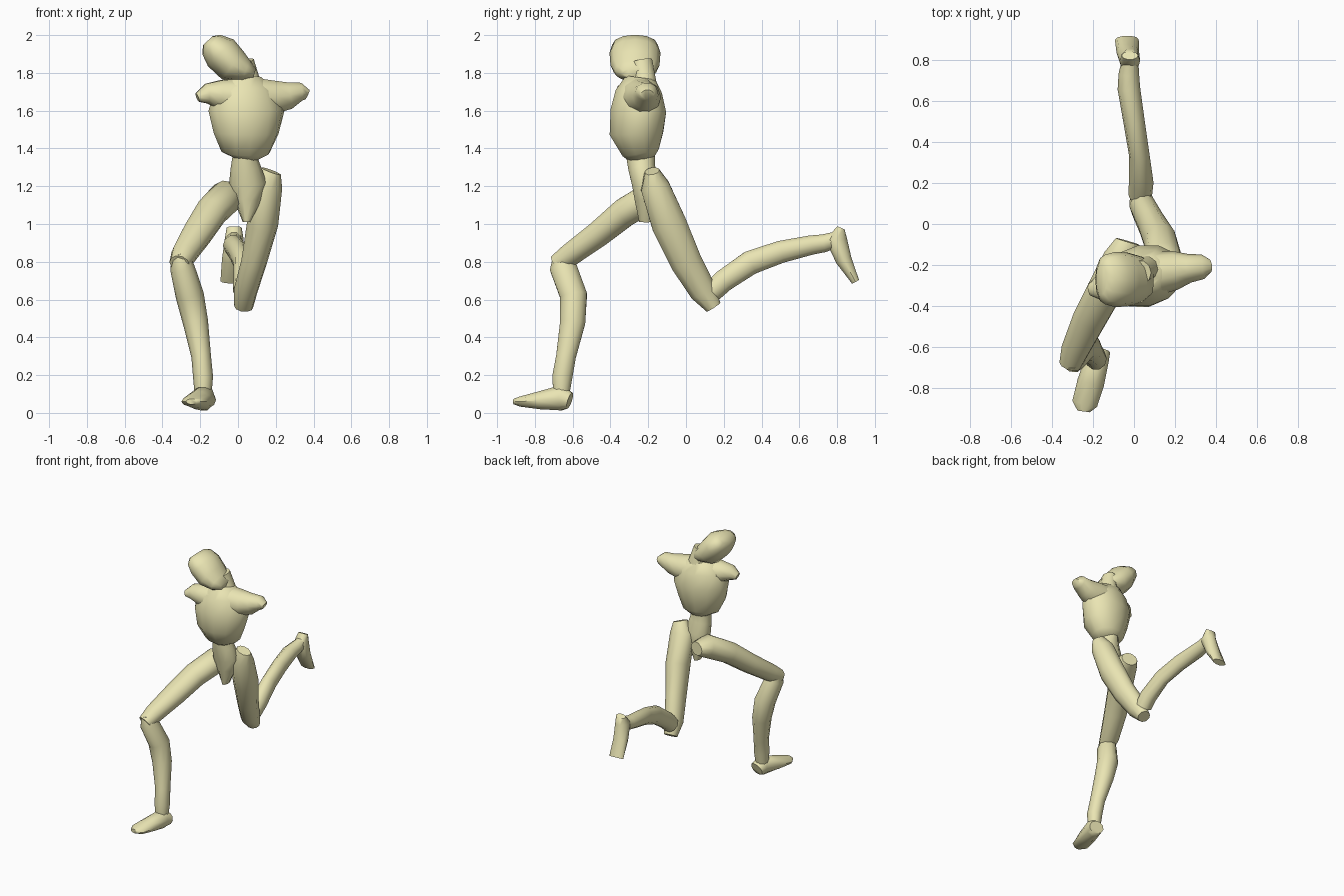
import bpy, bmesh, math
from mathutils import Vector

mat = bpy.data.materials.new("pale_yellow")
mat.diffuse_color = (0.82, 0.78, 0.45, 1)


def loft(name, rings, ref=(1, 0, 0), sides=10):
    """Skin elliptical rings (x, y, z, half_width, half_depth) along a path."""
    bm = bmesh.new()
    pts = [Vector(r[:3]) for r in rings]
    loops = []
    for i, r in enumerate(rings):
        t = (pts[min(i + 1, len(pts) - 1)] - pts[max(i - 1, 0)]).normalized()
        u = Vector(ref)
        u = (u - t * u.dot(t)).normalized()
        v = t.cross(u)
        loop = []
        for k in range(sides):
            a = 2 * math.pi * k / sides
            loop.append(bm.verts.new(pts[i] + u * r[3] * math.cos(a) + v * r[4] * math.sin(a)))
        loops.append(loop)
    for a, b in zip(loops, loops[1:]):
        for k in range(sides):
            j = (k + 1) % sides
            bm.faces.new((a[k], a[j], b[j], b[k]))
    bm.faces.new(loops[0][::-1])
    bm.faces.new(loops[-1])
    bmesh.ops.recalc_face_normals(bm, faces=bm.faces)
    me = bpy.data.meshes.new(name)
    bm.to_mesh(me)
    bm.free()
    ob = bpy.data.objects.new(name, me)
    bpy.context.collection.objects.link(ob)
    me.materials.append(mat)
    bpy.ops.object.select_all(action='DESELECT')
    ob.select_set(True)
    bpy.context.view_layer.objects.active = ob
    bpy.ops.object.shade_smooth_by_angle(angle=math.radians(55))
    return ob


# Head: egg tilted sideways, (along axis, across axis, half across, half depth)
head = []
for t, p, hp, hy in [(-.162, .02, .028, .07), (-.118, 0, .062, .11), (-.045, -.02, .094, .13),
                     (.045, -.01, .098, .135), (.112, -.008, .07, .12), (.139, -.005, .035, .08)]:
    head.append((-.05 - .77 * t + .64 * p, -.27, 1.885 + .64 * t + .77 * p, hy, hp))
loft("head", head, ref=(0, 1, 0), sides=12)

# Neck
loft("neck", [(.05, -.225, 1.72, .09, .08), (.05, -.22, 1.78, .06, .06), (.03, -.235, 1.86, .055, .06)])

# Chest, turned slightly about the vertical
turn = (.98, .19, 0)
loft("chest", [(.035, -.235, 1.345, .06, .07), (.04, -.24, 1.38, .13, .10),
               (.043, -.262, 1.48, .175, .145), (.045, -.252, 1.6, .205, .15),
               (.04, -.25, 1.70, .17, .125), (.04, -.24, 1.775, .09, .08)], ref=turn, sides=12)

# Shoulder stubs
loft("left_shoulder", [(.08, -.245, 1.67, .11, .11), (.2, -.225, 1.672, .095, .09),
                       (.27, -.215, 1.68, .07, .075), (.335, -.208, 1.70, .06, .05),
                       (.368, -.205, 1.685, .035, .028)], ref=(0, 1, 0))
loft("right_shoulder", [(.02, -.265, 1.67, .11, .11), (-.1, -.295, 1.685, .085, .08),
                        (-.165, -.31, 1.69, .065, .055), (-.215, -.32, 1.67, .03, .025)], ref=(0, 1, 0))

# Abdomen, tapering to the crotch
loft("abdomen", [(.035, -.24, 1.36, .065, .08), (.04, -.235, 1.3, .08, .075),
                 (.052, -.215, 1.215, .10, .075), (.05, -.21, 1.13, .075, .065),
                 (.045, -.21, 1.01, .02, .04)])

# Rear leg
loft("rear_thigh", [(.175, -.18, 1.28, .055, .04), (.145, -.165, 1.2, .09, .08),
                    (.13, -.09, 1.0, .083, .097), (.085, 0, .8, .068, .088),
                    (.04, .09, .645, .063, .075), (.03, .145, .56, .05, .045)])
loft("rear_shin", [(.03, .14, .645, .058, .06), (.035, .2, .70, .06, .062),
                   (.025, .34, .795, .05, .067), (0, .5, .852, .052, .062),
                   (-.025, .66, .888, .055, .054), (-.025, .73, .898, .05, .05),
                   (-.02, .785, .915, .042, .045)])
loft("rear_foot", [(-.02, .82, .98, .04, .022), (-.02, .795, .92, .05, .06),
                   (-.03, .835, .81, .055, .045), (-.035, .897, .695, .058, .022)])

# Front leg
loft("front_thigh", [(-.03, -.085, 1.155, .06, .05), (-.055, -.17, 1.15, .095, .085),
                     (-.14, -.32, 1.065, .09, .08), (-.215, -.46, .95, .085, .072),
                     (-.285, -.61, .84, .07, .064), (-.31, -.685, .79, .055, .05)])
loft("front_shin", [(-.305, -.65, .84, .045, .055), (-.295, -.65, .77, .065, .075),
                    (-.255, -.595, .62, .075, .075), (-.225, -.6, .48, .067, .07),
                    (-.195, -.635, .3, .052, .055), (-.185, -.655, .19, .053, .056),
                    (-.185, -.66, .1, .045, .045)])
loft("front_foot", [(-.17, -.615, .065, .055, .045), (-.18, -.66, .08, .058, .07),
                    (-.21, -.77, .067, .066, .05), (-.24, -.875, .06, .062, .028),
                    (-.245, -.912, .06, .03, .015)])
